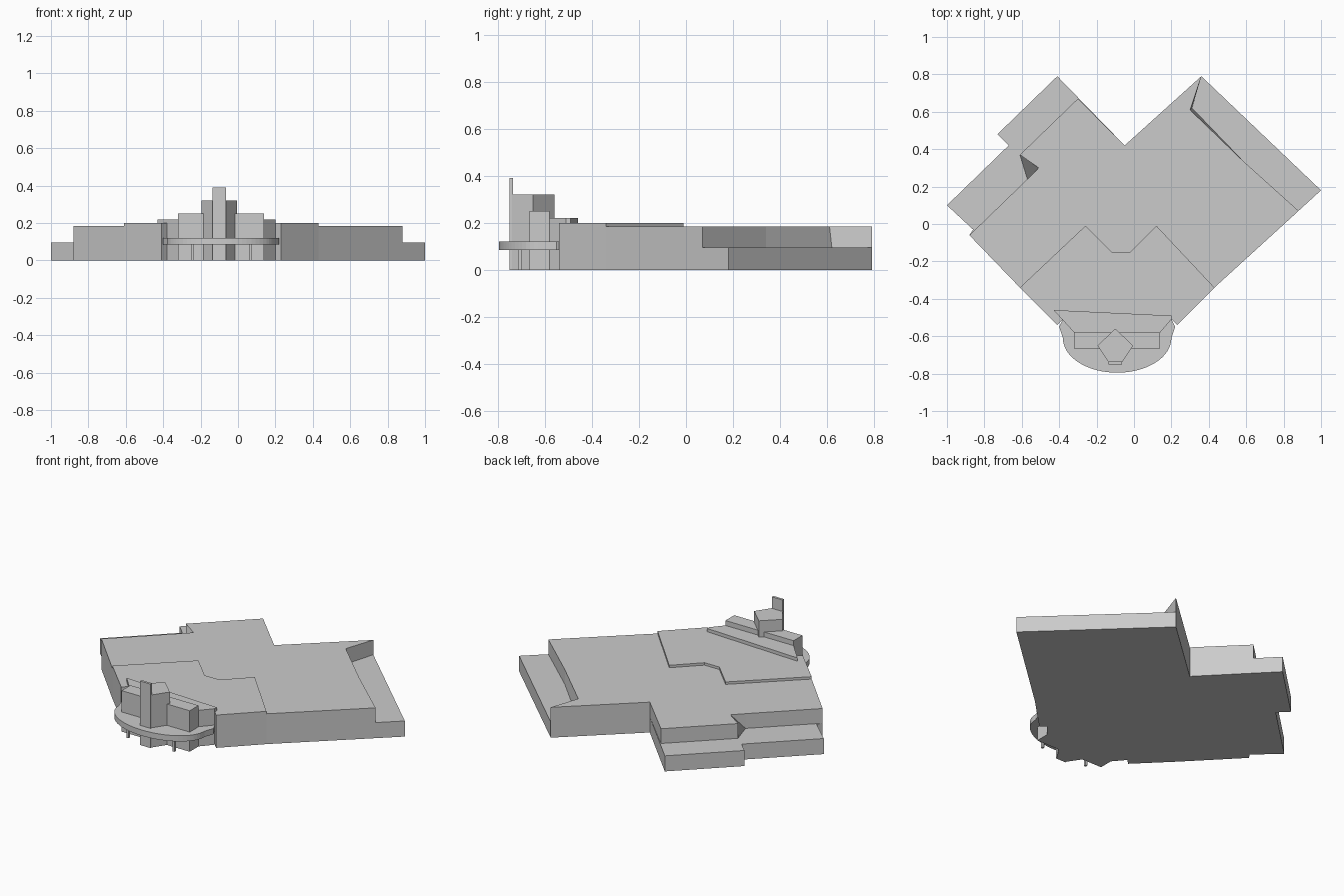
import bpy, bmesh, math

cube = bpy.data.objects.get("Cube")
if cube:
    bpy.data.objects.remove(cube, do_unlink=True)

grey = bpy.data.materials.new("light_grey")
grey.use_nodes = True
colour = (0.6, 0.6, 0.6, 1)
grey.diffuse_color = colour
grey.node_tree.nodes["Principled BSDF"].inputs["Base Color"].default_value = colour


def prism(name, outline, bottom, top, moved=None):
    """Extrude an outline; moved maps some corners to other floor positions."""
    moved = moved or {}
    bm = bmesh.new()
    upper = [bm.verts.new((x, y, top)) for x, y in outline]
    lower = [bm.verts.new((*moved.get(corner, corner), bottom)) for corner in outline]
    bm.faces.new(upper)
    bm.faces.new(lower[::-1])
    for i in range(len(upper)):
        bm.faces.new((lower[i - 1], lower[i], upper[i], upper[i - 1]))
    bmesh.ops.remove_doubles(bm, verts=bm.verts, dist=0.001)
    bmesh.ops.recalc_face_normals(bm, faces=bm.faces)
    mesh = bpy.data.meshes.new(name)
    bm.to_mesh(mesh)
    bm.free()
    mesh.materials.append(grey)
    part = bpy.data.objects.new(name, mesh)
    bpy.context.scene.collection.objects.link(part)


entrance_axis = -0.09
tower_axis = -0.1


def mirrored(half, axis=entrance_axis):
    """Join a half outline, given as offsets from the axis, to its mirror image."""
    right_side = [(axis - x, y) for x, y in half]
    left_side = [(axis + x, y) for x, y in reversed(half)]
    return right_side + left_side


# Storey heights
wing_height = 0.095
main_height = 0.185
roof_height = 0.2
step_height = 0.22
canopy_bottom = 0.085

# Corners shared by both storeys
entrance = mirrored([(0.52, -0.34), (0.32, -0.54), (0.29, -0.51), (0.23, -0.58)])
back_left = (0.36, 0.79)
back_valley = (-0.05, 0.42)
right_corner = (-0.88, -0.06)

# Ground storey with the two low side wings
prism("ground_storey", entrance + [
    (1, 0.18), back_left, back_valley, (-0.41, 0.79), (-0.73, 0.48),
    (-0.67, 0.42), (-1, 0.1), (-0.86, -0.03), right_corner], 0, wing_height)

# Upper storey, with leaning walls beside the wings
left_nook = (0.3, 0.61)
notch_top = (-0.51, 0.3)
notch_foot = (-0.57, 0.24)
prism("upper_storey", entrance + [
    (0.88, 0.07), (0.58, 0.34), left_nook, back_left, back_valley,
    (-0.3, 0.67), (-0.61, 0.37), notch_top, notch_foot, right_corner],
    wing_height, main_height, {notch_top: notch_foot, left_nook: (0.31, 0.62)})

# Raised roof with a notched back edge
roof_back = mirrored([(0.19, -0.01), (0.05, -0.15)], axis=-0.07)
prism("raised_roof", entrance + roof_back[::-1], main_height, roof_height)

# Roof step above the entrance
prism("roof_step", [(-0.43, -0.46)] + entrance[3:6] + [(0.2, -0.49)],
      roof_height, step_height)

# Entrance block, tower and fin
prism("entrance_block", mirrored([(0.23, -0.58), (0.23, -0.665)]), 0, 0.25)
prism("tower", mirrored([(0, -0.56), (0.095, -0.65), (0.035, -0.74)], tower_axis), 0, 0.32)
prism("tower_fin", mirrored([(0.035, -0.735), (0.035, -0.75)], tower_axis), 0, 0.39)

# Curved canopy
segments = 32
angles = [math.pi * (1 + i / segments) for i in range(segments + 1)]
canopy_front = [(entrance_axis + 0.29 * math.cos(a), 0.185 * math.sin(a) - 0.61)
                for a in angles]
canopy_back = mirrored([(0.31, -0.55), (0.29, -0.51)])
prism("canopy", canopy_front + canopy_back[::-1], canopy_bottom, 0.12)

# Canopy posts
for side, offset in (("right", -0.155), ("left", 0.155)):
    post = mirrored([(0.006, -0.7), (0.006, -0.715)], entrance_axis + offset)
    prism(side + "_post", post, 0, canopy_bottom)
